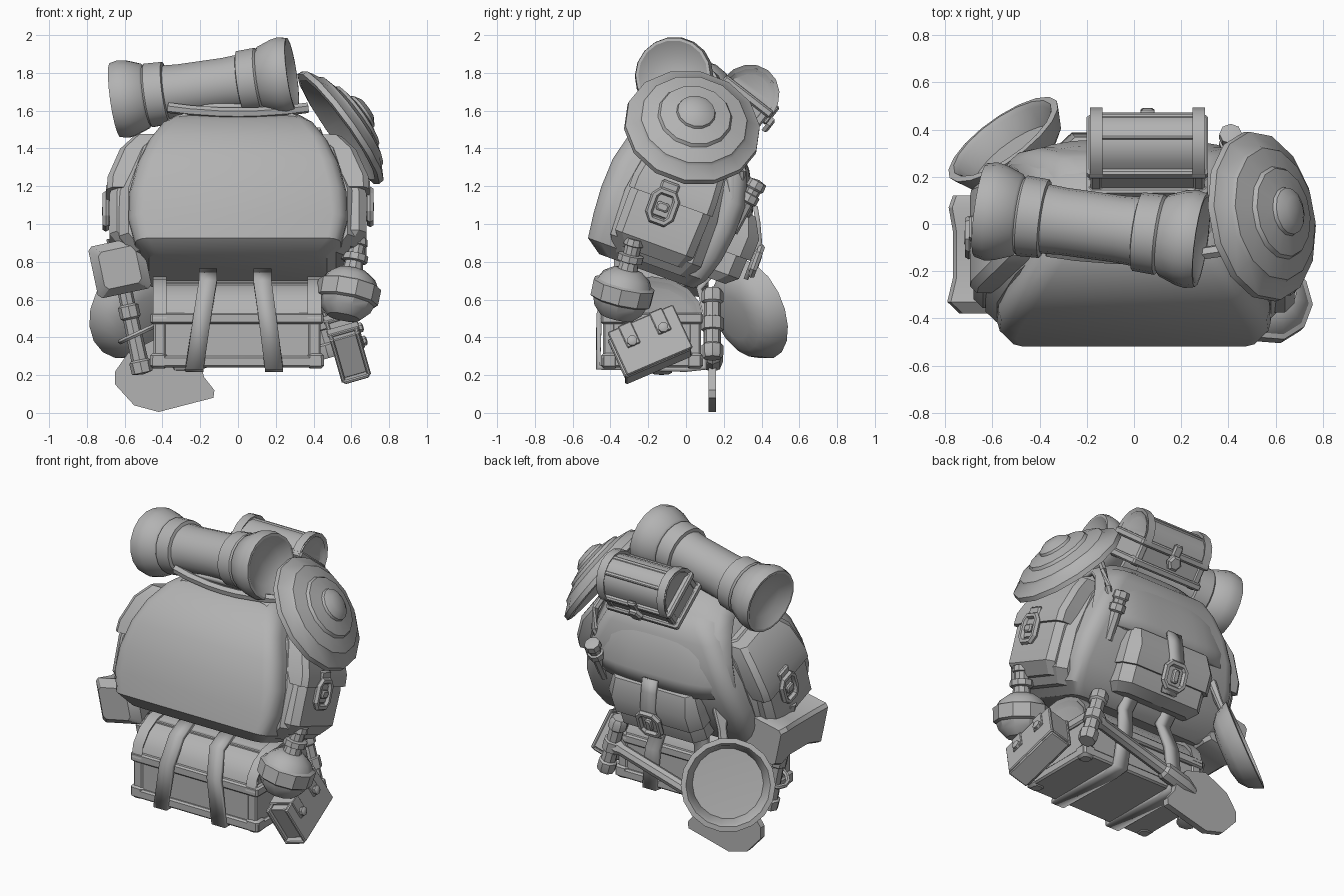
import bpy, bmesh, math
from mathutils import Matrix, Vector

if "Cube" in bpy.data.objects:
    bpy.data.objects.remove(bpy.data.objects["Cube"])

grey = bpy.data.materials.new("plain grey")
grey.diffuse_color = (0.45, 0.45, 0.45, 1)
grey.use_nodes = True
grey.node_tree.nodes["Principled BSDF"].inputs["Base Color"].default_value = grey.diffuse_color
I = Matrix.Identity(4)

def T(x, y, z): return Matrix.Translation((x, y, z))
def R(deg, axis): return Matrix.Rotation(math.radians(deg), 4, axis)
def aim(loc, d): return T(*loc) @ Vector(d).to_track_quat('Z', 'Y').to_matrix().to_4x4()

def make(name, bm, M=I, solid=0):
    bmesh.ops.remove_doubles(bm, verts=bm.verts, dist=1e-4)
    bmesh.ops.recalc_face_normals(bm, faces=bm.faces)
    me = bpy.data.meshes.new(name)
    bm.to_mesh(me); bm.free()
    me.transform(M)
    me.materials.append(grey)
    ob = bpy.data.objects.new(name, me)
    bpy.context.collection.objects.link(ob)
    if solid:
        m = ob.modifiers.new("thickness", 'SOLIDIFY')
        m.thickness, m.offset = solid, 0
    return ob

def skin(bm, rings, cap=True, closed=True):
    vs = [[bm.verts.new(p) for p in r] for r in rings]
    n = len(vs[0])
    for a, b in zip(vs, vs[1:]):
        for i in range(n if closed else n - 1):
            bm.faces.new((a[i], a[(i + 1) % n], b[(i + 1) % n], b[i]))
    if cap:
        bm.faces.new(vs[0][::-1]); bm.faces.new(vs[-1])

def loft(name, M, rows, k=1):
    """rows: z, x0, x1, y0, y1, corner size"""
    rings = []
    for z, x0, x1, y0, y1, c in rows:
        ring = []
        for cx, cy, a0 in ((x1-c, y1-c, 0), (x0+c, y1-c, 90), (x0+c, y0+c, 180), (x1-c, y0+c, 270)):
            for i in range(k + 1):
                a = math.radians(a0 + 90 * i / k)
                ring.append((cx + c * math.cos(a), cy + c * math.sin(a), z))
        rings.append(ring)
    bm = bmesh.new(); skin(bm, rings)
    return make(name, bm, M)

def box(name, M, c, s, b=0.01):
    x, y, z = (v / 2 for v in s)
    return loft(name, M @ T(*c), [(-z, b-x, x-b, b-y, y-b, b), (b-z, -x, x, -y, y, b),
                                  (z-b, -x, x, -y, y, b), (z, b-x, x-b, b-y, y-b, b)])

def lathe(name, M, prof, n):
    bm = bmesh.new()
    skin(bm, [[(r * math.cos(math.tau * i / n), r * math.sin(math.tau * i / n), h) for i in range(n)]
              for r, h in [(max(r, 1e-6), h) for r, h in prof]], cap=False)
    return make(name, bm, M)

def prism(name, M, pts, x0, x1, inset=0):
    bm = bmesh.new()
    skin(bm, [[(x, y, z) for y, z in pts] for x in (x0, x1)])
    if inset:
        ends = [f for f in bm.faces if len(f.verts) == len(pts)]
        bmesh.ops.recalc_face_normals(bm, faces=bm.faces)
        bmesh.ops.inset_individual(bm, faces=ends, thickness=inset, depth=-0.02)
    return make(name, bm, M)

def strap(name, M, pts, w, t=0.025):
    bm = bmesh.new()
    skin(bm, [[(x - w/2, y, z), (x + w/2, y, z)] for x, y, z in pts], cap=False, closed=False)
    return make(name, bm, M, t)

def tube(name, M, pts, r, closed=False, n=6):
    bm = bmesh.new(); rings = []; P = [Vector(p) for p in pts]
    if closed: P = P + [P[0]]
    for i, p in enumerate(P):
        a = P[i-1] if i else (P[-2] if closed else p)
        b = P[i+1] if i + 1 < len(P) else (P[1] if closed else p)
        q = (b - a).to_track_quat('Z', 'Y')
        rings.append([p + q @ Vector((r*math.cos(math.tau*j/n), r*math.sin(math.tau*j/n), 0)) for j in range(n)])
    skin(bm, rings, cap=not closed)
    return make(name, bm, M)

def buckle(name, M, w, h):
    """buckle facing local +z, w along x, h along y"""
    oct_ = [(-w, -h*.6), (-w*.6, -h), (w*.6, -h), (w, -h*.6), (w, h*.6), (w*.6, h), (-w*.6, h), (-w, h*.6)]
    tube(name + "_frame", M, [(x, y, 0.01) for x, y in oct_], 0.02, True)
    box(name + "_plate", M, (0, 0, -0.005), (w*1.7, h*1.7, 0.02), 0.008)
    box(name + "_pin", M, (0, 0, 0.015), (w*.6, h*1.1, 0.03), 0.008)

# ---- main bag, leaning back
B = T(0, -0.18, 0.76) @ R(-20, 'X')
loft("bag_body", B, [(z, -w, w, a, b, c) for z, w, a, b, c in (
    (-.02, .47, -.29, .24, .06), (.04, .545, -.375, .29, .07), (.17, .58, -.392, .33, .08), (.32, .575, -.402, .35, .09),
    (.48, .535, -.395, .35, .09), (.62, .475, -.36, .31, .08), (.74, .405, -.285, .25, .08),
    (.81, .34, -.2, .2, .08), (.84, .26, -.1, .12, .08))], 3)
bm = bmesh.new()
rows = ((-.24, .83, .35), (-.1, .87, .37), (.06, .86, .41), (.18, .79, .45), (.29, .66, .49), (.365, .52, .52), (.39, .43, .51))
skin(bm, [[(u/6*w, y - .13*(i/6)*abs(u/6)**4, z - .13*(1 - i/6)*abs(u/6)**4) for u in range(-6, 7)]
          for i, (y, z, w) in enumerate(rows)], cap=False, closed=False)
make("bag_flap", bm, B, 0.035)
tube("bag_collar", B, [(x/10, -.25 + .02*abs(x/3.6)**2, .79 + .035*(x/3.6)**2) for x in (-3.7, -2.5, -1, 0, 1, 2.5, 3.7)], 0.028)

# back pouch with flap, strap and buckle
loft("back_pouch", B, [(.06, -.27, .27, .22, .39, .05), (.11, -.31, .31, .22, .45, .06),
                       (.32, -.31, .31, .22, .46, .06), (.43, -.28, .28, .22, .40, .04)])
loft("back_pouch_flap", B, [(.22, -.325, .325, .24, .475, .06), (.34, -.325, .325, .24, .48, .06), (.45, -.29, .29, .24, .42, .04)])
strap("back_pouch_strap", B, [(0, .40, .50), (0, .44, .43), (0, .487, .33), (0, .485, .12)], 0.1)
buckle("back_buckle", B @ T(0, .495, .23) @ R(-90, 'X'), .07, .075)

# side pockets
for s, side in ((1, "right"), (-1, "left")):
    P = B @ (I if s > 0 else T(0, -.05, 0) @ R(180, 'Z'))
    loft(side + "_pocket_base", P, [(.02, .4, .56, -.22, .2, .05), (.1, .4, .63, -.27, .24, .05),
                                    (.35, .4, .63, -.28, .24, .05), (.6, .38, .55, -.24, .2, .05), (.7, .36, .46, -.18, .15, .05)])
    loft(side + "_pocket", P, [(.06, .45, .62, -.2, .15, .03), (.13, .45, .68, -.255, .185, .04),
                               (.35, .45, .68, -.255, .195, .04), (.58, .42, .61, -.22, .18, .04), (.67, .4, .54, -.18, .14, .03)])
    loft(side + "_pocket_flap", P, [(.37, .47, .695, -.265, .205, .03), (.44, .45, .69, -.265, .205, .03),
                                    (.6, .42, .625, -.235, .195, .03), (.69, .4, .55, -.19, .15, .03)])
    box(side + "_pocket_strap", P, (.685, -.06, .37), (.03, .1, .2))
    buckle(side + "_buckle", P @ T(.69, -.06, .33) @ R(90, 'Y'), .08, .06)

# ---- chests with rounded lids
def chest(name, M, w, d, hb, hl, t):
    def arc(e): return [((d/2+e)*math.cos(math.pi*i/8), hb + (hl+e)*math.sin(math.pi*i/8)) for i in range(9)]
    box(name + "_body", M, (0, 0, hb/2), (w, d, hb))
    prism(name + "_lid", M, arc(0), -w/2, w/2, t*.8)
    for z, h in ((t*.5, t), (hb, t)):
        box(name + "_rail", M, (0, 0, z), (w + .035, d + .04, h))
    for s in (-1, 1):
        x = s * (w/2 - t*.5)
        prism(name + "_lid_rib", M, arc(.022), x - t*.6, x + t*.6, t*.8)
        for q in (-1, 1):
            box(name + "_post", M, (x, q*(d/2 - t*.4), hb/2), (t*1.1, t*1.1, hb))
            box(name + "_foot", M, (s*(w/2-.025), q*(d/2-.025), t*.6), (t*1.5, t*1.5, t*1.4), .015)
    for f in (.375, .625):   # lid slat seams
        a = math.pi * f
        box(name + "_slat", M, (0, d/2*math.cos(a), hb + hl*math.sin(a) - .004), (w*.98, t*.5, .02), .005)

C = T(-.005, -.18, .24)
chest("large_chest", C, .88, .5, .26, .2, .06)
for x, dx in ((-.16, -.07), (.13, .06)):
    strap("chest_strap", I, [(x, -.28, .75), (x, -.4, .69), (x + dx*.4, -.46, .52), (x + dx, -.465, .24),
          (x + dx, 0, .232), (x + dx, .1, .24), (x + dx*.5, .11, .5), (x, .07, .66), (x, .16, .76)], .095, .03)
S = T(.057, .235, 1.555) @ R(-38, 'X')
chest("small_chest", S, .48, .28, .15, .155, .045)
box("small_chest_hasp", S, (0, .155, .15), (.06, .03, .12))
lathe("small_chest_lock", S @ T(0, .165, .1) @ R(-90, 'X'), [(0, 0), (.05, 0), (.05, .02), (.035, .03), (0, .03)], 6)

# ---- bedroll with flared, hollow ends
a, b = Vector((-.655, .06, 1.655)), Vector((.29, -.07, 1.79))
L = (b - a).length
half = [(0, .07), (.12, .05), (.185, .005), (.2, .005), (.21, .05), (.203, .09), (.175, .165), (.162, .175), (.172, .185),
        (.168, .28), (.148, .285), (.143, .36)]
lathe("bedroll", aim(a, b - a), half + [(r, L - h) for r, h in half[::-1]], 18)

# ---- round shield
lathe("round_shield", aim((.555, .035, 1.52), (.8, .15, .58)),
      [(0, .165), (.06, .16), (.1, .135), (.105, .12), (.19, .1), (.2, .082), (.285, .055), (.295, .038),
       (.362, 0), (.365, -.03), (.33, -.035), (.2, .03), (0, .07)], 14)
tube("shield_cord", I, [(.42, .2, 1.5), (.46, .27, 1.4), (.45, .3, 1.28), (.42, .28, 1.18)], .02)

# ---- torch tucked behind the bag
lathe("torch", aim((.41, .24, .96), (0, .13, .24)), [(0, 0), (.035, 0), (.035, .17), (.05, .18), (.05, .22),
      (.038, .225), (.04, .25), (.05, .26), (.048, .3), (0, .31)], 8)

# ---- flask
lathe("flask", aim((.585, -.335, .645), (.18, .22, .95)),
      [(0, -.15), (.09, -.145), (.135, -.1), (.15, -.06), (.168, -.05), (.17, .035), (.15, .045), (.13, .08), (.08, .115),
       (.055, .12), (.05, .16), (.07, .165), (.07, .2), (.045, .205), (.045, .25), (.055, .255), (.05, .29), (0, .29)], 10)

# ---- book hanging on the right
K = T(.575, -.19, .365) @ R(-16, 'Y') @ R(24, 'X')
box("book_pages", K, (0, .01, 0), (.13, .35, .23), .005)
for s in (-1, 1):
    box("book_cover", K, (s*.07, 0, 0), (.022, .38, .26), .006)
box("book_spine", K, (0, -.01, -.125), (.14, .38, .022), .006)
for y in (-.09, .09):
    box("book_clasp_strap", K, (.083, y, .07), (.012, .075, .13), .005)
    box("book_clasp_top", K, (0, y, .125), (.17, .075, .02), .005)
    lathe("book_clasp_stud", K @ T(.085, y, .03) @ R(90, 'Y'), [(0, 0), (.028, 0), (.028, .018), (.015, .025), (0, .025)], 8)

# ---- hammer on the left
H = T(-.625, -.13, .77) @ R(-12, 'Y')
loft("hammer_head", H @ R(-90, 'X'), [(z, -w, w, -h, h, .02) for z, w, h in (
    (-.25, .1, .1), (-.2, .145, .14), (-.1, .125, .12), (.1, .125, .12), (.2, .14, .135), (.25, .125, .12))])
lathe("hammer_handle", H, [(0, .16), (.04, .16), (.04, -.2), (.055, -.21), (.055, -.27), (.042, -.28), (.045, -.5),
                           (.058, -.51), (.056, -.57), (0, -.58)], 8)
tube("hammer_loop", T(-.53, -.13, .42) @ R(-25, 'Y'), [(.1*math.cos(i*math.pi/6), .1*math.sin(i*math.pi/6), 0)
                                         for i in range(12)], .015, True)

# ---- frying pan on the back left
n = Vector((-.55, .76, .33)).normalized()
pc = Vector((-.53, .325, .535))
lathe("pan", aim(pc, n), [(0, -.1), (.12, -.097), (.19, -.08), (.24, -.04), (.27, .02), (.28, .045), (.25, .05), (.235, .03),
                          (.21, -.055), (0, -.065)], 18)
up = (Vector((.12, 0, 1)) - n * n.dot(Vector((.12, 0, 1)))).normalized()
loft("pan_handle", aim(pc + up * .25, up),
     [(0, -.03, .03, -.02, .02, .01), (.08, -.028, .028, -.02, .02, .01), (.2, -.045, .045, -.025, .025, .01), (.25, -.03, .03, -.02, .02, .01)])

# ---- shovel across the back of the large chest
prism("shovel_blade", T(0, .14, 0) @ R(-90, 'Z'), [
    (-.65, .22), (-.65, .15), (-.55, .04), (-.42, .005), (-.13, .08), (-.125, .12), (-.18, .19), (-.2, .27),
    (-.27, .36), (-.42, .4), (-.58, .32)], -.02, .02)
a, b = Vector((-.36, .14, .24)), Vector((.43, .14, .47))
lathe("shovel_shaft", aim(a, b - a), [(0, 0), (.03, .02), (.055, .1), (.055, .25), (.038, .27), (.038, .75), (.05, .77), (.05, .82), (0, .82)], 8)
lathe("shovel_grip", aim((.48, .14, .29), (-.27, 0, .96)), [(0, 0), (.05, 0), (.058, .02), (.058, .07), (.046, .08),
      (.046, .15), (.06, .155), (.06, .22), (.046, .225), (.046, .3), (.058, .31), (.058, .36), (.045, .38), (0, .38)], 8)

# smooth shading that keeps hard edges
for o in bpy.context.scene.objects:
    o.select_set(True)
    bpy.context.view_layer.objects.active = o
bpy.ops.object.shade_smooth_by_angle(angle=math.radians(32))
